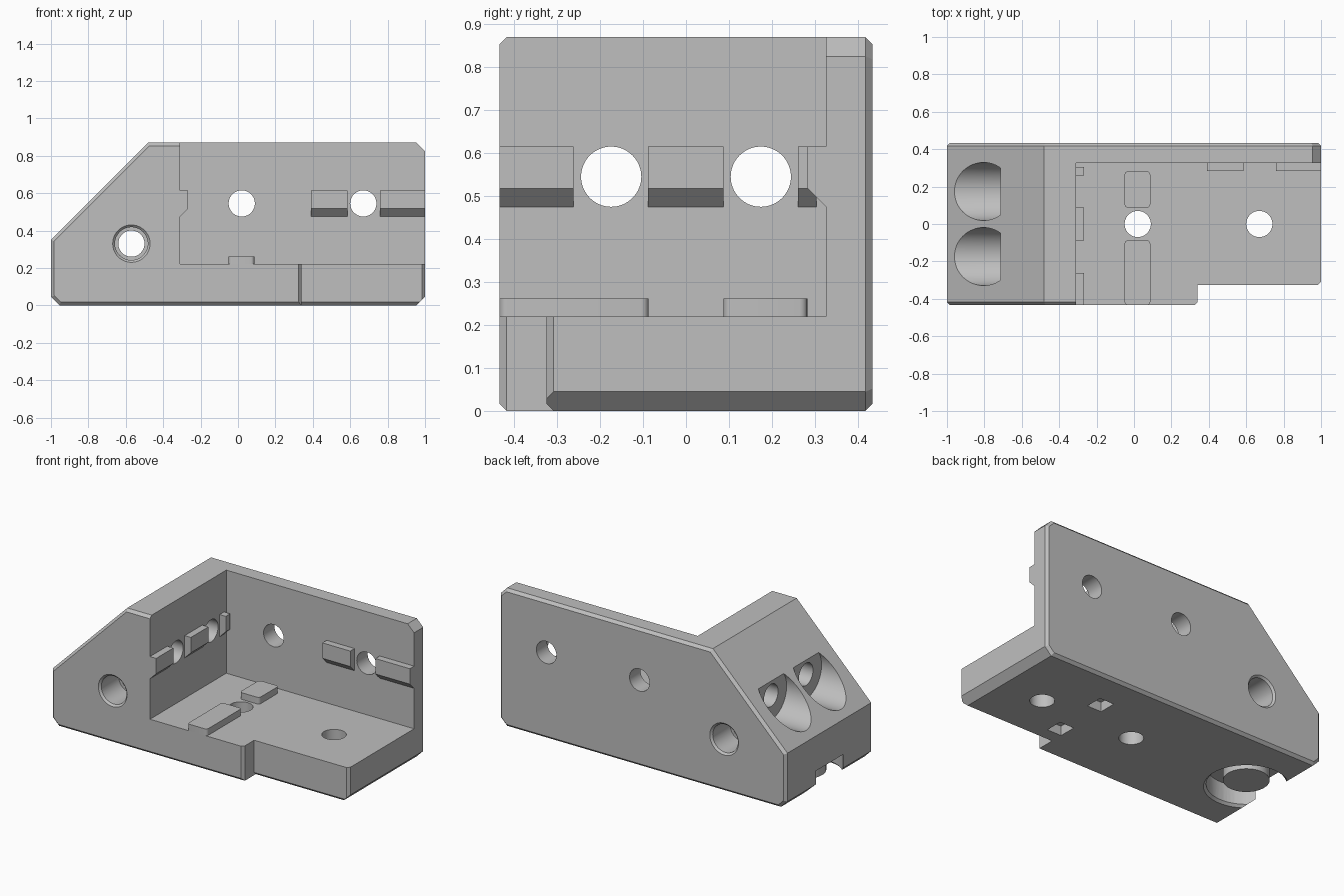
import bpy, bmesh, math
from mathutils import Matrix, Vector

if "Cube" in bpy.data.objects:
    bpy.data.objects.remove(bpy.data.objects["Cube"])

grey = bpy.data.materials.new("plain grey")
grey.use_nodes = True
grey.diffuse_color = (0.52, 0.52, 0.52, 1)
grey.node_tree.nodes["Principled BSDF"].inputs["Base Color"].default_value = (0.52, 0.52, 0.52, 1)


def finish(name, bm):
    bmesh.ops.recalc_face_normals(bm, faces=bm.faces)
    mesh = bpy.data.meshes.new(name)
    bm.to_mesh(mesh)
    bm.free()
    mesh.materials.append(grey)
    ob = bpy.data.objects.new(name, mesh)
    bpy.context.collection.objects.link(ob)
    return ob


def prism(name, pts, lo, hi, axis, cap_bevel=0, side_bevel=0):
    """Extrude a 2D outline along an axis, with optional chamfered ends or rounded sides."""
    place = {"x": lambda u, v, t: (t, u, v),
             "y": lambda u, v, t: (u, t, v),
             "z": lambda u, v, t: (u, v, t)}[axis]
    k = "xyz".index(axis)
    bm = bmesh.new()
    a = [bm.verts.new(place(u, v, lo)) for u, v in pts]
    b = [bm.verts.new(place(u, v, hi)) for u, v in pts]
    bm.faces.new(a)
    bm.faces.new(b[::-1])
    for i in range(len(pts)):
        j = (i + 1) % len(pts)
        bm.faces.new((a[i], b[i], b[j], a[j]))
    bmesh.ops.recalc_face_normals(bm, faces=bm.faces)
    caps, sides = [], []
    for e in bm.edges:
        flat = abs(e.verts[0].co[k] - e.verts[1].co[k]) < 1e-5
        (caps if flat else sides).append(e)
    if cap_bevel:
        bmesh.ops.bevel(bm, geom=caps, offset=cap_bevel, segments=1, affect="EDGES")
    if side_bevel:
        bmesh.ops.bevel(bm, geom=sides, offset=side_bevel, segments=5, profile=0.5, affect="EDGES")
    return finish(name, bm)


def rect(u0, u1, v0, v1):
    return [(u0, v0), (u1, v0), (u1, v1), (u0, v1)]


def rod(name, start, end, r1, r2=None):
    """Cylinder or cone between two points."""
    p, q = Vector(start), Vector(end)
    turn = (q - p).to_track_quat("Z", "Y").to_matrix().to_4x4()
    bm = bmesh.new()
    bmesh.ops.create_cone(bm, cap_ends=True, segments=64, radius1=r1,
                          radius2=r1 if r2 is None else r2, depth=(q - p).length,
                          matrix=Matrix.Translation((p + q) / 2) @ turn)
    return finish(name, bm)


def activate(ob):
    bpy.ops.object.select_all(action="DESELECT")
    ob.select_set(True)
    bpy.context.view_layer.objects.active = ob


def cut(target, cutter):
    cutter.hide_render = True
    activate(target)
    mod = target.modifiers.new("cut", "BOOLEAN")
    mod.operation, mod.solver, mod.object = "DIFFERENCE", "EXACT", cutter
    bpy.ops.object.modifier_apply(modifier=mod.name)
    bpy.data.objects.remove(cutter)


D = 0.434     # half depth
C = 0.017     # edge chamfer
WALL = 0.326  # inner face of back wall
SIDE = -0.31  # inner face of end block
FLOOR = 0.22
HOLE = 0.07
BOLT_Z = 0.545

# Main bracket: sloped side outline with chamfered front and back rims
outline = [(-0.955, 0), (0.955, 0), (1, 0.045), (1, 0.825), (0.955, 0.87),
           (-0.48, 0.87), (-1, 0.35), (-1, 0.045)]
body = prism("bracket_body", outline, -D, D, "y", cap_bevel=C)

# Inner corner and stepped front edge of the floor
cut(body, prism("corner_cutter", rect(SIDE, 1.2, -0.6, WALL), FLOOR, 1.2, "z"))
step = [(0.2, -0.6), (0.323, -D - 0.002), (0.34, -D + C), (0.34, -0.325), (1 - C, -0.325),
        (1.02, -0.288), (1.2, -0.288), (1.2, -0.6)]
cut(body, prism("step_cutter", step, -0.1, 0.5, "z"))
cut(body, prism("step_chamfer_cutter", [(-0.335, -0.01), (-0.298, -0.01), (-0.335, 0.027)],
                0.34, 1.1, "x"))

# Bolt holes through the wall and the floor
for x in (0.02, 0.67):
    cut(body, rod("wall_hole_cutter", (x, 0.2, BOLT_Z), (x, 0.6, BOLT_Z), HOLE))
    cut(body, rod("floor_hole_cutter", (x, 0, -0.1), (x, 0, 0.4), HOLE))

# Bolt holes through the end block, with head pockets in the slope
for y in (-0.174, 0.174):
    cut(body, rod("end_hole_cutter", (-0.9, y, BOLT_Z), (-0.2, y, BOLT_Z), HOLE))
    cut(body, rod("head_pocket_cutter", (-1.2, y, BOLT_Z), (-0.715, y, BOLT_Z), 0.155))
    # Square sockets under the floor
    cut(body, prism("socket_cutter", rect(0.34, 0.44, y - 0.055, y + 0.055), -0.1, 0.06, "z"))

# Cross hole with a chamfered counterbore at each end
hx, hz = -0.57, 0.33
cut(body, rod("cross_hole_cutter", (hx, -0.6, hz), (hx, 0.6, hz), HOLE))
for s in (-1, 1):
    cut(body, rod("counterbore_cutter", (hx, s * 0.6, hz), (hx, s * 0.25, hz), 0.088))
    cut(body, rod("countersink_cutter", (hx, s * (D + 0.01), hz), (hx, s * (D - 0.015), hz),
                  0.11, 0.085))

# Round recess under the end block, breaking through the end face, with a central boss
rx = -0.82
cut(body, rod("recess_cutter", (rx, 0, -0.1), (rx, 0, 0.13), 0.225))
cut(body, rod("recess_rim_cutter", (rx, 0, -0.01), (rx, 0, 0.018), 0.25, 0.222))
parts = [body, rod("recess_boss", (rx, 0, 0.04), (rx, 0, 0.135), 0.13)]

# Locating ribs with a sloped underside on the wall and the end block
def rib(face, out):
    return [(face, 0.475), (face + out, 0.518), (face + out, 0.615), (face, 0.615)]

for i, (a, b) in enumerate([(0.39, 0.585), (0.76, 1)]):
    parts.append(prism(f"wall_rib_{i + 1}", rib(WALL, -0.043), a, b, "y"))
    # the wall ribs run along x, so swap the outline axes
    for v in parts[-1].data.vertices:
        v.co.x, v.co.y = v.co.y, v.co.x
    parts[-1].data.flip_normals()
for i, (a, b) in enumerate([(-D, -0.262), (-0.088, 0.087), (0.26, 0.304)]):
    parts.append(prism(f"end_rib_{i + 1}", rib(SIDE, 0.043), a, b, "y"))

# Locating pads with rounded corners on the floor
for name, a, b in (("front_floor_pad", -D, -0.087), ("back_floor_pad", 0.087, 0.282)):
    parts.append(prism(name, rect(-0.05, 0.087, a, b), FLOOR, 0.262, "z", side_bevel=0.018))

for ob in parts:
    activate(ob)
    bpy.ops.object.shade_smooth_by_angle(angle=math.radians(25))
